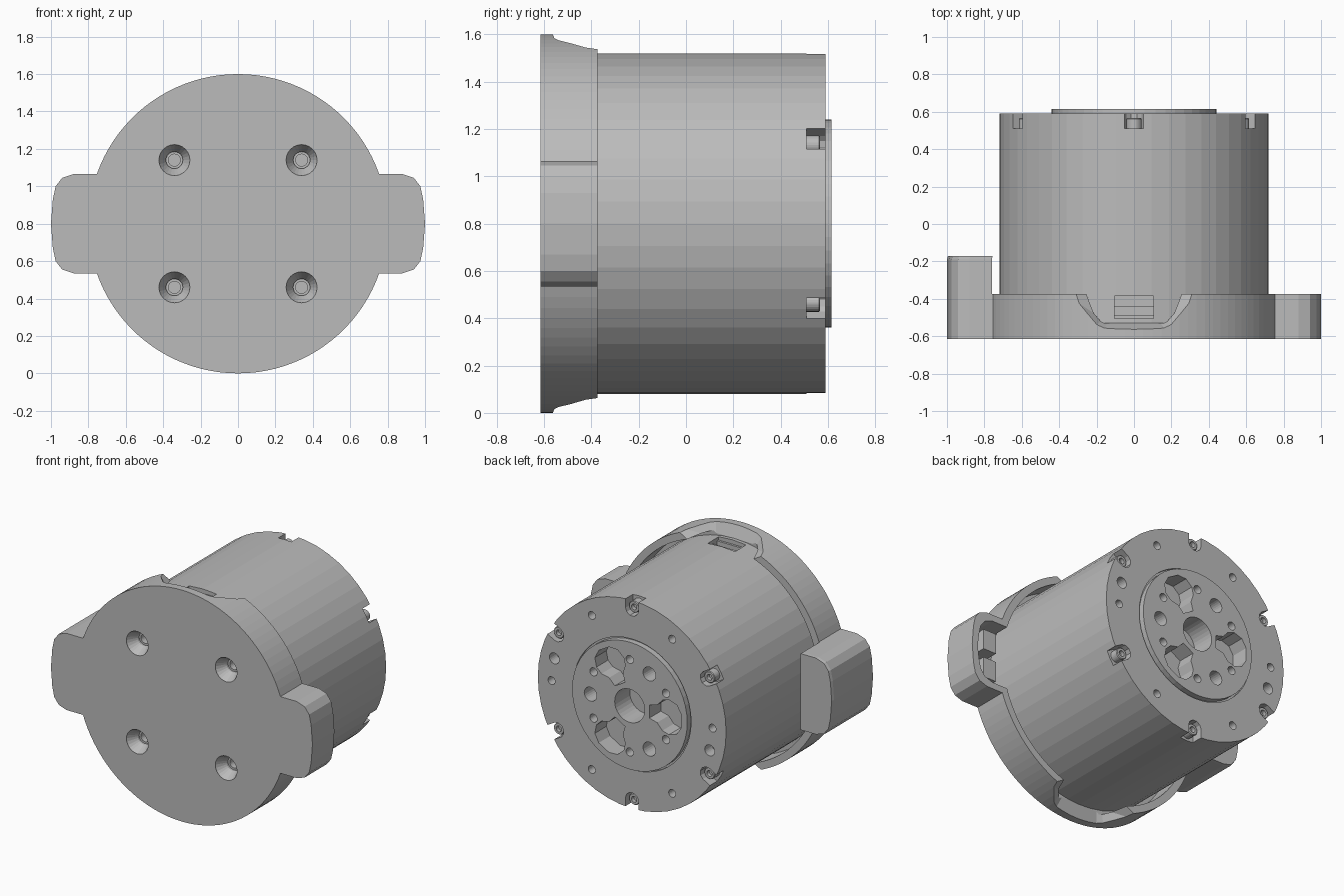
import bpy, bmesh
from math import sin, cos, pi, asin, radians

AXIS_Z = 0.8      # height of the motor axis, which runs along y
RIM = 0.59        # rear face of the body

if "Cube" in bpy.data.objects:
    bpy.data.objects.remove(bpy.data.objects["Cube"], do_unlink=True)

grey = bpy.data.materials.new("plain grey")
grey.use_nodes = True
grey.diffuse_color = (0.5, 0.5, 0.5, 1)
grey.node_tree.nodes["Principled BSDF"].inputs["Base Color"].default_value = (0.5, 0.5, 0.5, 1)


def circle(n=24):
    return [(cos(2 * pi * i / n), sin(2 * pi * i / n)) for i in range(n)]


def polar(r, degrees):
    return r * cos(radians(degrees)), r * sin(radians(degrees))


def turn(points, degrees):
    c, s = cos(radians(degrees)), sin(radians(degrees))
    return [(x * c - z * s, x * s + z * c) for x, z in points]


def loft(bm, points, stations, centre=(0, 0)):
    """Closed solid along y: the outline scaled at each (scale, y) station."""
    rings = [[bm.verts.new((centre[0] + x * k, y, AXIS_Z + centre[1] + z * k))
              for x, z in points] for k, y in stations]
    n = len(points)
    for a, b in zip(rings, rings[1:]):
        for i in range(n):
            bm.faces.new((a[i], a[(i + 1) % n], b[(i + 1) % n], b[i]))
    bm.faces.new(rings[0])
    bm.faces.new(rings[-1])


def block(bm, x, y, z):
    loft(bm, [(x[0], z[0]), (x[1], z[0]), (x[1], z[1]), (x[0], z[1])], [(1, y[0]), (1, y[1])])


def finish(bm, name):
    bmesh.ops.recalc_face_normals(bm, faces=bm.faces)
    mesh = bpy.data.meshes.new(name)
    bm.to_mesh(mesh)
    bm.free()
    mesh.materials.append(grey)
    obj = bpy.data.objects.new(name, mesh)
    bpy.context.collection.objects.link(obj)
    return obj


def cut(obj, bm):
    cutter = finish(bm, "cutter")
    cutter.hide_render = True
    mod = obj.modifiers.new("cut", 'BOOLEAN')
    mod.operation, mod.solver, mod.object = 'DIFFERENCE', 'EXACT', cutter
    bpy.context.view_layer.objects.active = obj
    bpy.ops.object.modifier_apply(modifier=mod.name)
    bpy.data.objects.remove(cutter, do_unlink=True)


def tab(h, x):
    """Rounded ear outline on the +x side, from top to bottom."""
    upper = [(x - .12, h), (x - .06, h - .02), (x - .025, h - .065), (x - .01, h - .135)]
    return upper + [(x, 0)] + [(a, -b) for a, b in reversed(upper)]


def cover_outline(r, h, x, n=40):
    a = asin(h / r)
    top = [(r * cos(a + (pi - 2 * a) * i / n), r * sin(a + (pi - 2 * a) * i / n)) for i in range(n + 1)]
    ear = tab(h, x)
    left = [(-px, pz) for px, pz in ear]
    bottom = [(-px, -pz) for px, pz in top]
    return top + left + bottom + list(reversed(ear))


# Body with a raised output disc inside a fine groove
bm = bmesh.new()
loft(bm, circle(48), [(.72, -.53), (.72, RIM), (.452, RIM), (.452, .575), (.44, .575), (.44, .615)])
body = finish(bm, "motor_body")

bm = bmesh.new()
unit = circle()
notch = [(.80, -.05), (.80, .05), (.655, .05), (.63, .04), (.612, .015),
         (.612, -.015), (.63, -.04), (.655, -.05)]
half_pocket = [(.15, .045), (.21, .06), (.25, .105), (.30, .12), (.36, .10), (.395, .045)]
pocket = half_pocket + [(r, -t) for r, t in reversed(half_pocket)]
for k in range(6):
    # Rim notches, flange holes and small disc holes
    loft(bm, turn(notch, 30 + 60 * k), [(1, .51), (1, .65)])
    loft(bm, unit, [(.027, .51), (.027, .65)], polar(.615, 60 * k))
    loft(bm, unit, [(.028, .53), (.028, .65)], polar(.32, 30 + 60 * k))
for k in range(3):
    # Large disc holes and weight-saving pockets
    loft(bm, unit, [(.048, .48), (.048, .65)], polar(.30, 120 * k))
    loft(bm, turn(pocket, 60 + 120 * k), [(1, .49), (1, .65)])
for angle in (15, 195):
    loft(bm, unit, [(.038, .51), (.038, .65)], polar(.615, angle))
loft(bm, circle(32), [(.115, .45), (.115, .65)])
corners = [(x, z) for x in (-.34, .34) for z in (-.34, .34)]
for c in corners:
    loft(bm, unit, [(.032, -.58), (.032, -.44)], c)
cut(body, bm)

# Stepped connector slot on top of the body
for y0, y1, depth in ((-.505, -.385, .69), (-.49, -.44, .64)):
    bm = bmesh.new()
    block(bm, (-.105, .105), (y0, y1), (depth, .76))
    cut(body, bm)

# Hollow front cover with two ears
bm = bmesh.new()
loft(bm, cover_outline(.8, .265, 1), [(1, -.615), (1, -.375)])
cover = finish(bm, "front_cover")
bm = bmesh.new()
loft(bm, cover_outline(.75, .22, .955), [(1, -.53), (1, -.3)])
cut(cover, bm)

# Countersunk holes in the front
bm = bmesh.new()
for c in corners:
    loft(bm, unit, [(.083, -.65), (.083, -.61), (.045, -.545), (.045, -.5)], c)
cut(cover, bm)

# Flared gaps in the top and bottom of the cover wall
for side in (1, -1):
    bm = bmesh.new()
    for sx in (-1, 1):
        for x, y, z in ((.48, -.30, .81), (.40, -.375, .81), (.215, -.55, .81), (.17, -.567, .81),
                        (.29, -.30, .70), (.245, -.375, .70), (.165, -.51, .70), (.135, -.522, .70)):
            bm.verts.new((sx * x, y, AXIS_Z + side * z))
    hull = bmesh.ops.convex_hull(bm, input=bm.verts)
    loose = [v for v in bm.verts if not v.link_faces]
    bmesh.ops.delete(bm, geom=loose, context='VERTS')
    cut(cover, bm)

# Taller cable hood on the right ear, closed behind and open toward the body
ear = [(-x, z) for x, z in tab(.265, 1)]
bm = bmesh.new()
loft(bm, [(-.76, .265)] + ear + [(-.76, -.265)], [(1, -.375), (1, -.19), (.995, -.17)])
hood = finish(bm, "cable_hood")
ear = [(-x, z) for x, z in tab(.22, .955)]
bm = bmesh.new()
loft(bm, [(-.7, .22)] + ear + [(-.7, -.22)], [(1, -.45), (1, -.215)])
cut(hood, bm)

# Connector sockets inside the ears
for side, label in ((1, "left"), (-1, "right")):
    bm = bmesh.new()
    for z in (-.1, .1):
        xs = sorted((side * .77, side * .87))
        block(bm, xs, (-.53, -.42), (z - .07, z + .07))
    finish(bm, label + "_connectors")

# Socket-head screws in the rim notches
for k in range(6):
    bm = bmesh.new()
    loft(bm, unit, [(.04, .505), (.04, .562), (.036, .567), (.02, .567), (.02, .54)],
         polar(.665, 30 + 60 * k))
    finish(bm, "rim_screw_%d" % (k + 1))
